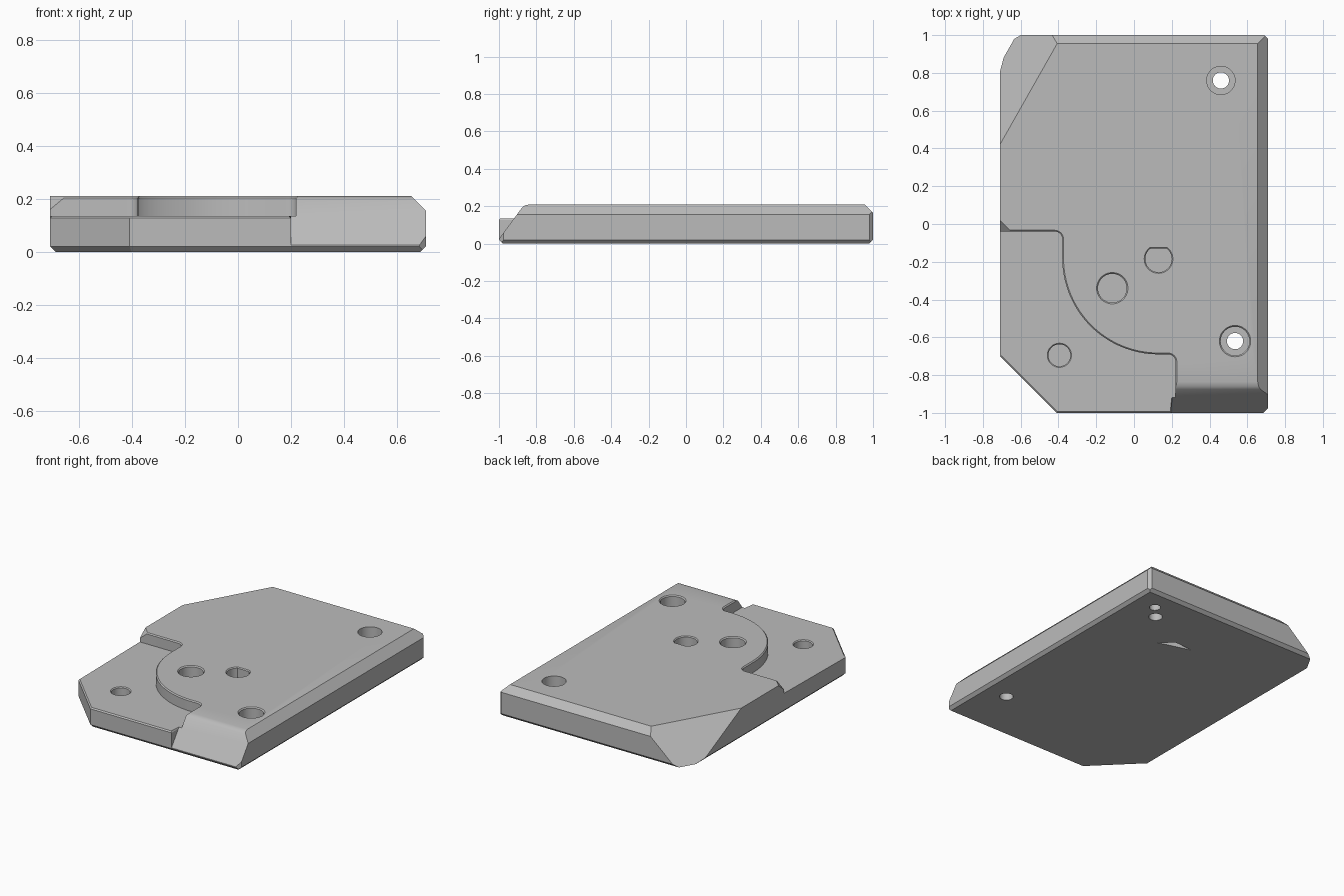
import bpy, bmesh, math
from mathutils import Vector

cube = bpy.data.objects.get("Cube")
if cube:
    bpy.data.objects.remove(cube)

TOP, STEP, CH = 0.21, 0.135, 0.02

grey = bpy.data.materials.new("plain grey")
grey.use_nodes = True
grey.diffuse_color = (0.5, 0.5, 0.5, 1)
grey.node_tree.nodes["Principled BSDF"].inputs["Base Color"].default_value = (0.5, 0.5, 0.5, 1)


def make_object(name, bm):
    bmesh.ops.recalc_face_normals(bm, faces=bm.faces)
    mesh = bpy.data.meshes.new(name)
    bm.to_mesh(mesh)
    bm.free()
    mesh.materials.append(grey)
    obj = bpy.data.objects.new(name, mesh)
    bpy.context.collection.objects.link(obj)
    return obj


def loft(name, rings):
    """Closed solid through rings of matching 3D points."""
    bm = bmesh.new()
    loops = [[bm.verts.new(p) for p in ring] for ring in rings]
    n = len(loops[0])
    for a, b in zip(loops, loops[1:]):
        for i in range(n):
            j = (i + 1) % n
            bm.faces.new((a[i], a[j], b[j], b[i]))
    bm.faces.new(loops[0])
    bm.faces.new(loops[-1])
    return make_object(name, bm)


def at_height(points, z):
    return [(x, y, z) for x, y in points]


def arc(cx, cy, r, start, end, n):
    angles = [math.radians(start + (end - start) * i / n) for i in range(n + 1)]
    return [(cx + r * math.cos(a), cy + r * math.sin(a)) for a in angles]


# Convex plate: a block trimmed by chamfer planes
def trimmed_plate():
    bm = bmesh.new()
    bmesh.ops.create_cube(bm, size=1)
    for v in bm.verts:
        v.co = (v.co.x * 1.42, v.co.y * 2, (v.co.z + 0.5) * TOP)
    planes = [
        ((-0.71, -0.7, 0), (-1, -1, 0)),              # front left corner
        ((0.71, -0.975, 0), (1, -1, 0)),              # front right corner
        ((0.71, 0.98, 0), (1, 1, 0)),                 # back right corner
        ((0.655, 0, TOP), (1, 0, 1)),                 # right top chamfer
        ((0, 0.955, TOP), (0, 1, 1)),                 # back top chamfer
        ((-0.71, 0.42, TOP), (-0.87, 0.493, 1)),      # large back left facet
        ((0.71, 0, CH), (1, 0, -1)), ((-0.71, 0, CH), (-1, 0, -1)),
        ((0, 1, CH), (0, 1, -1)), ((0, -1, CH), (0, -1, -1)),
        ((-0.71, -0.7, CH), (-1, -1, -1.414)),
    ]
    for point, normal in planes:
        bmesh.ops.bisect_plane(bm, geom=bm.verts[:] + bm.edges[:] + bm.faces[:],
                               plane_co=point, plane_no=Vector(normal).normalized(),
                               clear_outer=True)
        bmesh.ops.holes_fill(bm, edges=[e for e in bm.edges if e.is_boundary], sides=0)
    return make_object("plate", bm)


# Curved step wall, widened by d for the rim chamfer
def step_outline(d):
    return ([(-0.9, -0.04 + d)]
            + arc(-0.42, -0.08, 0.04 + d, 90, 0, 8)
            + arc(0.13, -0.18, 0.51 - d, 180, 270, 32)
            + arc(0.18, -0.73, 0.04 + d, 90, 0, 8)
            + [(0.22 + d, -1.2), (-0.9, -1.2)])


def hole(name, x, y, r, bottom, top, rim=0.0, flat=9.0):
    def ring(radius, z, limit):
        points = arc(x, y, radius, 0, 360, 48)[:-1]
        return [(px, min(py, limit), z) for px, py in points]
    rings = [ring(r, bottom, flat)]
    if rim:
        rings += [ring(r, top - rim, flat), ring(r + rim, top, flat + rim)]
    rings.append(ring(r + rim, top + 0.05, flat + rim))
    return loft(name, rings)


def corner_triangle(z):
    c = -0.69 + 1.2 * (z - TOP)
    return [(-0.8, c + 0.8, z), (c + 0.1, -0.1, z), (-0.8, -0.1, z)]


plate = trimmed_plate()
ramp = [(-1.05, -0.043), (-0.875, 0.195), (-0.86, 0.205), (-0.83, 0.211), (-0.83, 0.3), (-1.05, 0.3)]
pocket = [(0.255, 0.515), (0.155, 0.595), (0.015, 0.585)]

cutters = [
    loft("step_cutter", [at_height(step_outline(d), z) for z, d in
                         ((STEP, 0), (TOP - 0.007, 0), (TOP, 0.007), (0.3, 0.007))]),
    loft("ramp_cutter", [[(x, y, z) for y, z in ramp] for x in (0.2, 0.9)]),
    loft("corner_cutter", [corner_triangle(z) for z in (0.15, 0.25)]),
    # Counterbored through holes
    hole("back_bore", 0.46, 0.76, 0.075, 0.09, TOP),
    hole("back_through", 0.46, 0.76, 0.043, -0.05, TOP),
    hole("front_bore", 0.535, -0.62, 0.076, 0.09, TOP, 0.007),
    hole("front_through", 0.535, -0.62, 0.043, -0.05, TOP),
    # Blind sockets
    hole("middle_socket", -0.115, -0.34, 0.076, 0.09, TOP, 0.007),
    hole("flat_sided_socket", 0.13, -0.185, 0.07, 0.09, TOP, 0.006, -0.13),
    hole("step_socket", -0.395, -0.695, 0.058, 0.04, STEP, 0.006),
    # Underside recesses
    hole("underside_socket", 0.54, 0.85, 0.035, -0.08, 0.0),
    loft("underside_pocket", [at_height(pocket, z) for z in (-0.05, 0.05)]),
]

for cutter in cutters:
    cutter.hide_render = True
    mod = plate.modifiers.new(cutter.name, 'BOOLEAN')
    mod.operation = 'DIFFERENCE'
    mod.solver = 'EXACT'
    mod.object = cutter

bpy.context.view_layer.update()
graph = bpy.context.evaluated_depsgraph_get()
result = bpy.data.meshes.new_from_object(plate.evaluated_get(graph))
plate.modifiers.clear()
plate.data = result
for cutter in cutters:
    bpy.data.objects.remove(cutter)

# Small chamfer on the outer edge of the lowered step
bm = bmesh.new()
bm.from_mesh(result)
rim = [e for e in bm.edges
       if all(abs(v.co.z - STEP) < 0.001 for v in e.verts)
       and e.is_manifold and e.is_convex and e.calc_face_angle() > 0.8
       and e.calc_length() > 0.04]
bmesh.ops.bevel(bm, geom=rim, offset=0.008, segments=1, affect='EDGES')
bm.to_mesh(result)
bm.free()

bpy.ops.object.select_all(action='DESELECT')
plate.select_set(True)
bpy.context.view_layer.objects.active = plate
bpy.ops.object.shade_smooth_by_angle(angle=math.radians(25))
